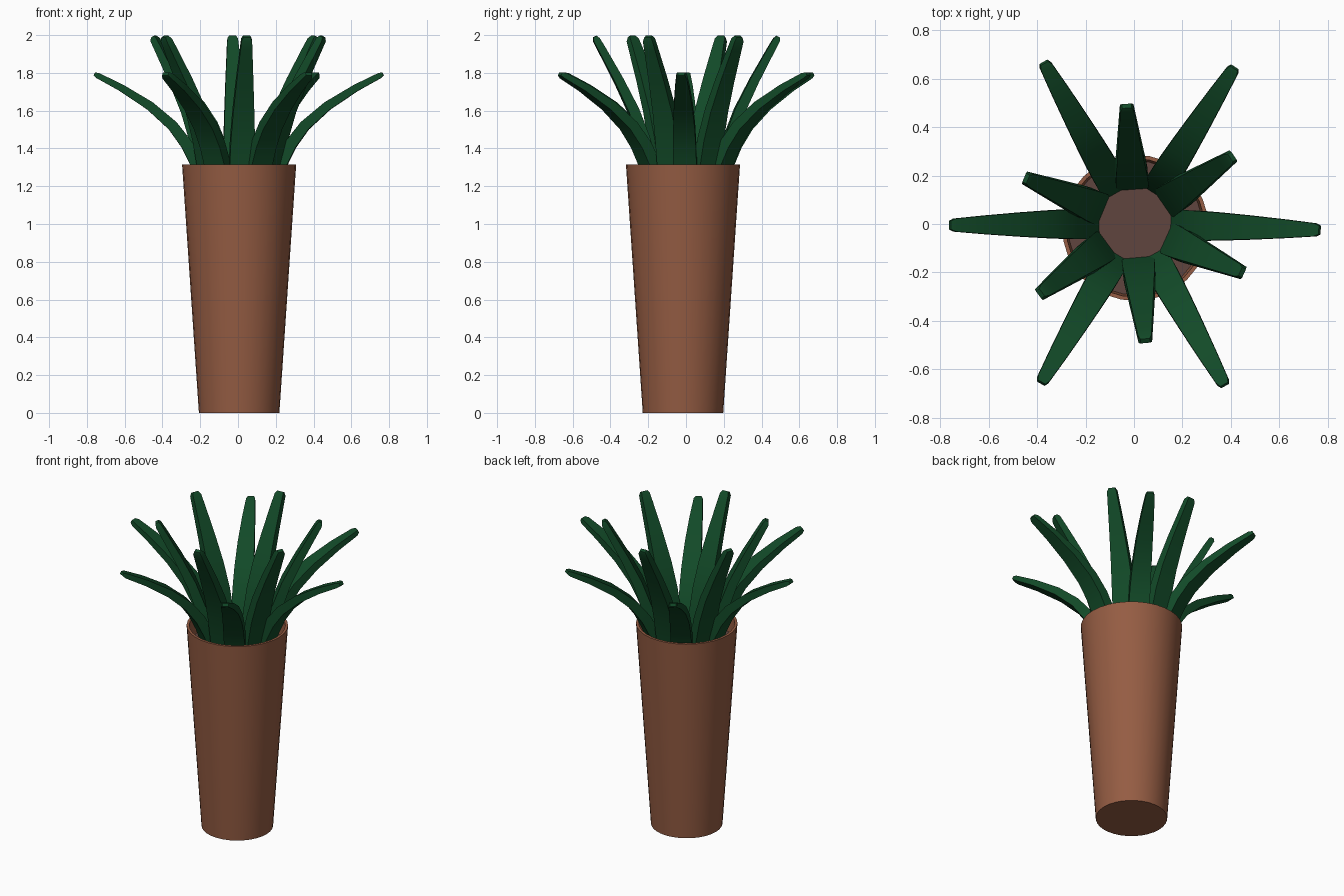
import bpy, bmesh, math
from mathutils import Vector

if "Cube" in bpy.data.objects:
    bpy.data.objects.remove(bpy.data.objects["Cube"])


def material(name, rgb):
    m = bpy.data.materials.new(name)
    m.diffuse_color = (*rgb, 1)
    m.use_nodes = True
    m.node_tree.nodes["Principled BSDF"].inputs["Base Color"].default_value = m.diffuse_color
    return m


CLAY = material("clay brown", (0.30, 0.108, 0.056))
SOIL = material("soil grey brown", (0.115, 0.06, 0.049))
LEAF = material("dark leaf green", (0.006, 0.068, 0.021))


def make_object(name, bm, mat, angle=35):
    bmesh.ops.recalc_face_normals(bm, faces=bm.faces)
    mesh = bpy.data.meshes.new(name)
    bm.to_mesh(mesh)
    bm.free()
    mesh.materials.append(mat)
    ob = bpy.data.objects.new(name, mesh)
    bpy.context.collection.objects.link(ob)
    bpy.ops.object.select_all(action='DESELECT')
    ob.select_set(True)
    bpy.context.view_layer.objects.active = ob
    bpy.ops.object.shade_smooth_by_angle(angle=math.radians(angle))
    return ob


def loft(bm, rings):
    """Skin a list of point rings and cap both ends."""
    vs = [[bm.verts.new(p) for p in ring] for ring in rings]
    n = len(vs[0])
    for a, b in zip(vs, vs[1:]):
        for i in range(n):
            j = (i + 1) % n
            bm.faces.new((a[i], a[j], b[j], b[i]))
    bm.faces.new(vs[0][::-1])
    bm.faces.new(vs[-1])


def circle(r, z, n=32):
    cx, cy = 0.006, -0.016
    return [(cx + r * math.cos(math.tau * i / n),
             cy + r * math.sin(math.tau * i / n), z) for i in range(n)]


# Tapered pot with a thin rim and hollow top
bm = bmesh.new()
loft(bm, [circle(0.213, 0), circle(0.302, 1.315),
          circle(0.286, 1.315), circle(0.277, 1.19)])
make_object("pot", bm, CLAY)

# Soil surface
bm = bmesh.new()
loft(bm, [circle(0.276, 1.185), circle(0.2775, 1.2)])
make_object("soil", bm, SOIL)

# Leaf centre lines: distance from axis, height, width, thickness
OUTER = [(0.165, 1.15, .125, .065), (0.222, 1.315, .125, .065),
         (0.275, 1.42, .122, .062), (0.35, 1.52, .115, .056),
         (0.47, 1.625, .10, .048), (0.62, 1.72, .077, .038),
         (0.745, 1.785, .054, .030), (0.764, 1.795, .036, .018)]
INNER = [(0.165, 1.15, .135, .065), (0.195, 1.315, .135, .065),
         (0.228, 1.45, .128, .062), (0.282, 1.60, .112, .056),
         (0.36, 1.76, .090, .048), (0.45, 1.925, .064, .040),
         (0.478, 1.975, .056, .036), (0.487, 1.992, .038, .020)]


def leaf(name, path, degrees):
    a = math.radians(degrees)
    out = Vector((math.cos(a), math.sin(a), 0))
    side = Vector((-math.sin(a), math.cos(a), 0))
    up = Vector((0, 0, 1))
    centre = Vector((0.004, 0.002, 0))
    rings = []
    for i, (r, z, w, t) in enumerate(path):
        p0, p1 = path[max(i - 1, 0)], path[min(i + 1, len(path) - 1)]
        tangent = (out * (p1[0] - p0[0]) + up * (p1[1] - p0[1])).normalized()
        normal = tangent.cross(side)
        c = centre + out * r + up * z
        rings.append([c + side * (w / 2 * sx) + normal * (t / 2 * sn)
                      for sx, sn in ((-1, -1), (1, -1), (1, 1), (-1, 1))])
    bm = bmesh.new()
    loft(bm, rings)
    make_object(name, bm, LEAF)


# Six low spreading leaves and six taller upright ones
for i, d in enumerate((-2, 57.5, 119.5, 180.5, 239.5, 299)):
    leaf(f"outer_leaf_{i + 1}", OUTER, d)
for i, d in enumerate((34.5, 94, 157.5, 216.5, 275, 335.5)):
    leaf(f"inner_leaf_{i + 1}", INNER, d)
